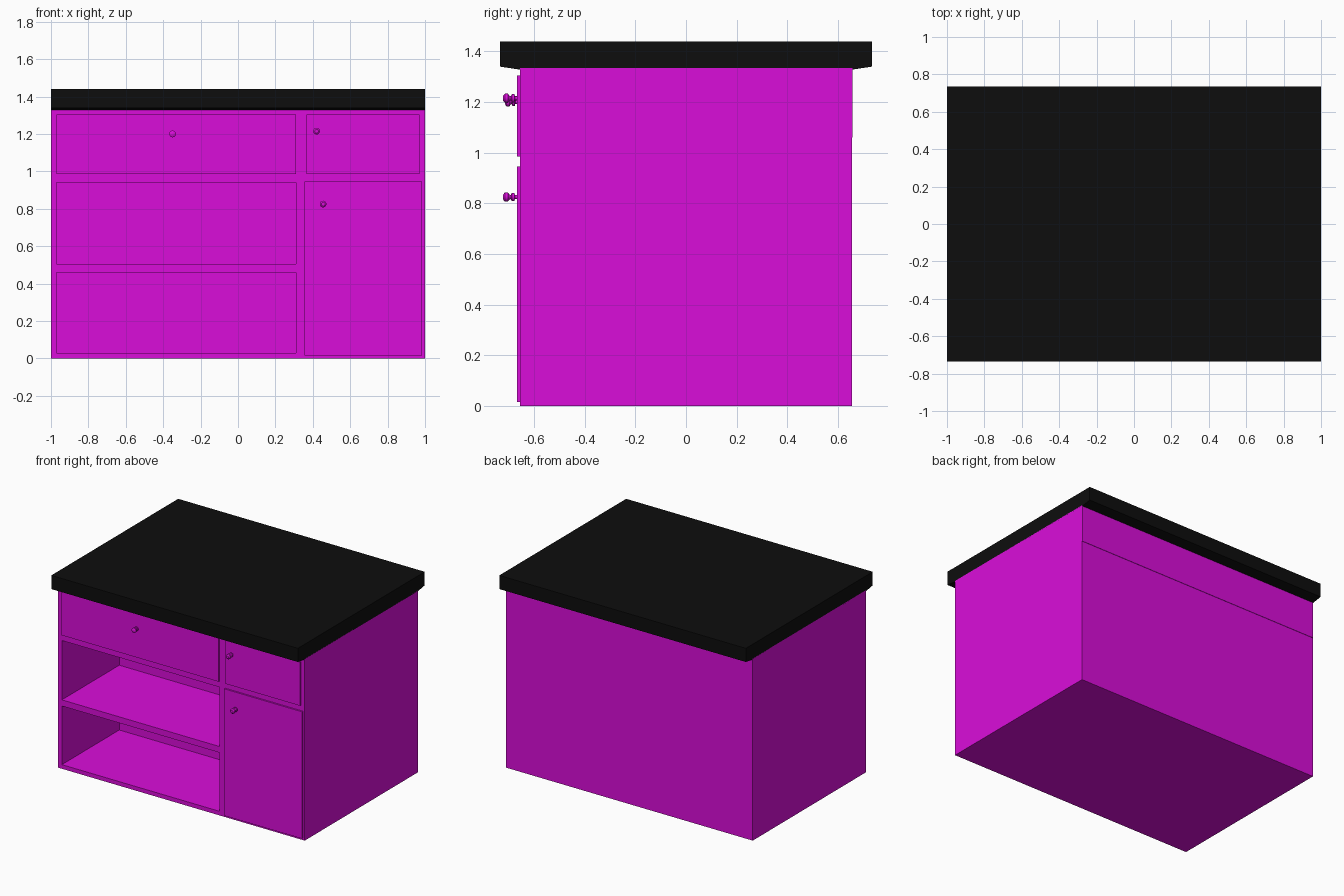
import bpy
import bmesh
import math
from mathutils import Vector, Matrix

cube = bpy.data.objects.get("Cube")
if cube:
    bpy.data.objects.remove(cube, do_unlink=True)


def make_material(name, rgb):
    mat = bpy.data.materials.new(name)
    mat.use_nodes = True
    color = (*rgb, 1)
    mat.diffuse_color = color
    mat.node_tree.nodes["Principled BSDF"].inputs["Base Color"].default_value = color
    return mat


magenta = make_material("magenta paint", (0.7, 0.004, 0.7))
black = make_material("black worktop", (0.004, 0.004, 0.004))


def add_object(name, bm, mat):
    bmesh.ops.recalc_face_normals(bm, faces=bm.faces[:])
    mesh = bpy.data.meshes.new(name)
    bm.to_mesh(mesh)
    bm.free()
    mesh.materials.append(mat)
    obj = bpy.data.objects.new(name, mesh)
    bpy.context.collection.objects.link(obj)
    return obj


def box_mesh(low, high):
    low, high = Vector(low), Vector(high)
    bm = bmesh.new()
    matrix = Matrix.Translation((low + high) / 2) @ Matrix.Diagonal((*(high - low), 1))
    bmesh.ops.create_cube(bm, size=1, matrix=matrix)
    return bm


FRONT, PANEL_FRONT, BODY_TOP = -0.655, -0.667, 1.335
LEFT_EDGE, DIVIDER = -0.97, 0.31
OPENINGS = ((0.03, 0.46), (0.505, 0.94))

# Carcass with two open shelf bays pushed into the front
bm = box_mesh((-1, FRONT, 0), (1, -FRONT, BODY_TOP))
cuts = [((x, 0, 0), (1, 0, 0)) for x in (LEFT_EDGE, DIVIDER)]
cuts += [((0, 0, z), (0, 0, 1)) for bay in OPENINGS for z in bay]
for point, normal in cuts:
    bmesh.ops.bisect_plane(bm, geom=bm.verts[:] + bm.edges[:] + bm.faces[:],
                           plane_co=point, plane_no=normal)


def in_bay(face):
    c = face.calc_center_median()
    return (c.y < FRONT + 0.001 and LEFT_EDGE < c.x < DIVIDER
            and any(a < c.z < b for a, b in OPENINGS))


for face in [f for f in bm.faces if in_bay(f)]:
    new = bmesh.ops.extrude_face_region(bm, geom=[face])["geom"]
    bmesh.ops.translate(bm, vec=(0, 0.665, 0),
                        verts=[v for v in new if isinstance(v, bmesh.types.BMVert)])
    if face.is_valid:
        bmesh.ops.delete(bm, geom=[face], context="FACES_ONLY")
add_object("carcass", bm, magenta)

# Drawer fronts and door
for name, x0, x1, z0, z1 in (("wide_drawer_front", LEFT_EDGE, DIVIDER, 0.985, 1.305),
                             ("small_drawer_front", 0.365, 0.97, 0.985, 1.305),
                             ("cupboard_door", 0.355, 0.985, 0.015, 0.945)):
    add_object(name, box_mesh((x0, PANEL_FRONT, z0), (x1, FRONT, z1)), magenta)

# Thin rail at the top of the back
add_object("back_rail", box_mesh((-1, -FRONT, 1.06), (1, 0.658, BODY_TOP)), magenta)

# Worktop with a slightly sloped underside on both overhangs
bm = bmesh.new()
profile = [(-0.735, 1.44), (-0.735, 1.34), (-0.655, 1.328),
           (0.655, 1.328), (0.735, 1.34), (0.735, 1.44)]
end = bm.faces.new([bm.verts.new((-1, y, z)) for y, z in profile])
new = bmesh.ops.extrude_face_region(bm, geom=[end])["geom"]
bmesh.ops.translate(bm, vec=(2, 0, 0),
                    verts=[v for v in new if isinstance(v, bmesh.types.BMVert)])
add_object("worktop", bm, black)


# Turned knobs: base disc, narrow neck and rounded head
def add_knob(name, x, z, reach):
    rings = [(0, 0.008), (0.15, 0.008), (0.2, 0.016), (0.38, 0.016), (0.45, 0.008),
             (0.55, 0.01), (0.65, 0.018), (0.88, 0.018), (1, 0.01)]
    bm = bmesh.new()
    sides = 16
    loops = []
    for t, r in rings:
        loops.append([bm.verts.new((x + r * math.cos(a), PANEL_FRONT - t * reach,
                                    z + r * math.sin(a)))
                      for a in (math.tau * i / sides for i in range(sides))])
    for a, b in zip(loops, loops[1:]):
        for i in range(sides):
            j = (i + 1) % sides
            bm.faces.new((a[i], a[j], b[j], b[i]))
    bm.faces.new(loops[0])
    bm.faces.new(loops[-1])
    obj = add_object(name, bm, magenta)
    bpy.ops.object.select_all(action="DESELECT")
    obj.select_set(True)
    bpy.context.view_layer.objects.active = obj
    bpy.ops.object.shade_smooth_by_angle(angle=math.radians(40))


add_knob("wide_drawer_knob", -0.35, 1.2, 0.047)
add_knob("small_drawer_knob", 0.42, 1.215, 0.055)
add_knob("door_knob", 0.455, 0.825, 0.055)
